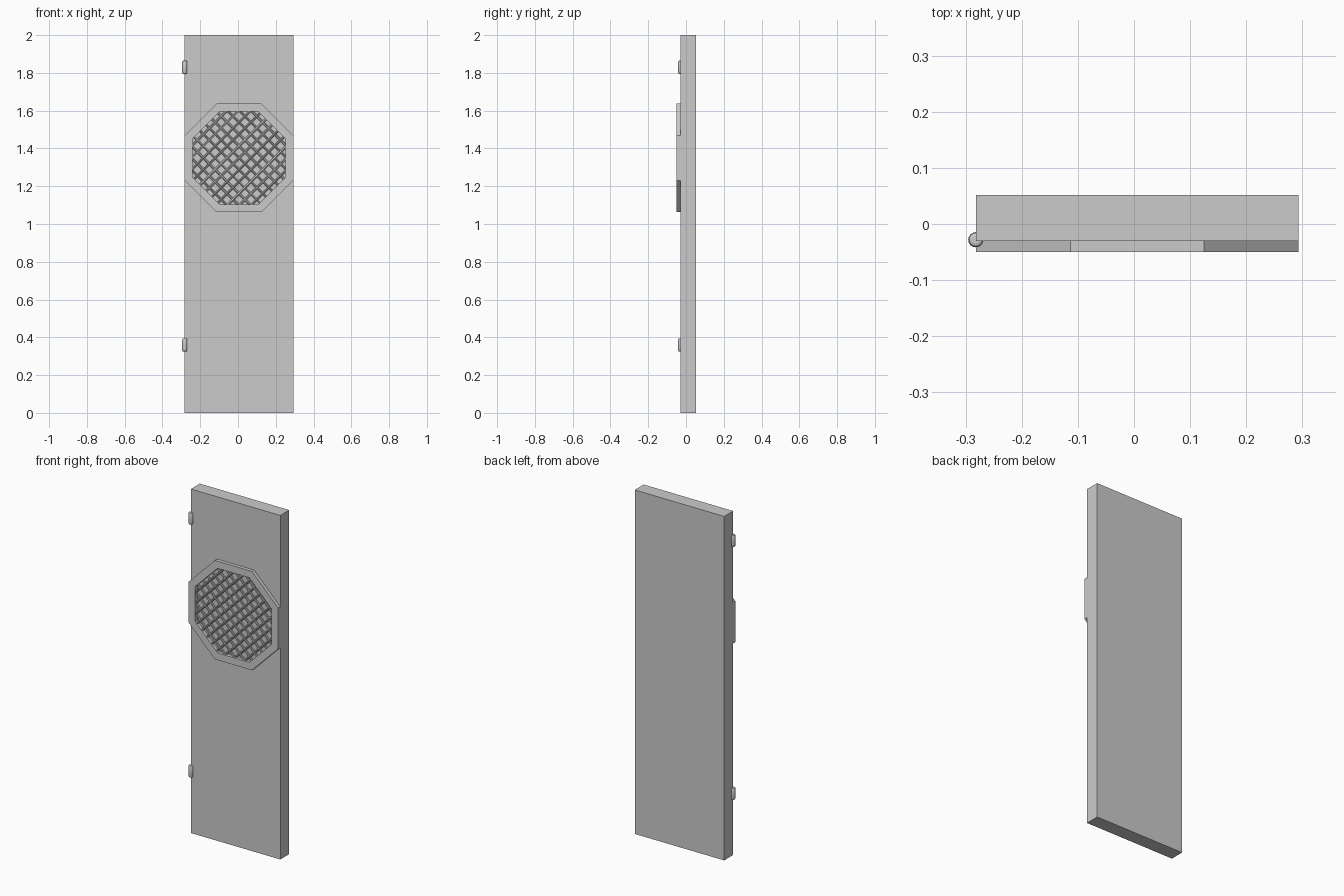
import bpy, bmesh, math
from mathutils import Matrix, Vector

cube = bpy.data.objects.get("Cube")
if cube:
    bpy.data.objects.remove(cube, do_unlink=True)

grey = bpy.data.materials.new("plain_grey")
grey.use_nodes = True
colour = (0.6, 0.6, 0.6, 1)
grey.diffuse_color = colour
grey.node_tree.nodes["Principled BSDF"].inputs["Base Color"].default_value = colour

LEFT, RIGHT = -0.282, 0.293
FRONT, BACK = -0.03, 0.052
CENTRE = Vector(((LEFT + RIGHT) / 2, 0, 1.35))
T = math.tan(math.pi / 8)


def add_object(name, bm):
    bmesh.ops.recalc_face_normals(bm, faces=bm.faces)
    mesh = bpy.data.meshes.new(name)
    bm.to_mesh(mesh)
    bm.free()
    mesh.materials.append(grey)
    obj = bpy.data.objects.new(name, mesh)
    bpy.context.collection.objects.link(obj)
    return obj


def octagon(bm, apothem, y):
    r = apothem / math.cos(math.pi / 8)
    angles = [math.pi / 8 + i * math.pi / 4 for i in range(8)]
    return [bm.verts.new((CENTRE.x + r * math.cos(a), y, CENTRE.z + r * math.sin(a)))
            for a in angles]


# Door slab
bm = bmesh.new()
size = Vector((RIGHT - LEFT, BACK - FRONT, 2))
middle = Vector((CENTRE.x, (FRONT + BACK) / 2, 1))
bmesh.ops.create_cube(bm, matrix=Matrix.Translation(middle) @ Matrix.Diagonal(size).to_4x4())
add_object("door_panel", bm)

# Octagonal frame around the grille
bm = bmesh.new()
loops = [octagon(bm, a, y) for a, y in
         ((0.2875, FRONT), (0.2875, -0.05), (0.246, -0.05), (0.246, FRONT))]
for k in range(4):
    a, b = loops[k], loops[(k + 1) % 4]
    for i in range(8):
        j = (i + 1) % 8
        bm.faces.new((a[i], a[j], b[j], b[i]))
add_object("grille_frame", bm)

# Crossed wires, each trimmed to the octagonal opening
APOTHEM, PITCH, RADIUS = 0.246, 0.0445, 0.006
bm = bmesh.new()
for turn, y in ((math.pi / 4, -0.039), (-math.pi / 4, -0.036)):
    for i in range(-5, 6):
        offset = i * PITCH
        half = APOTHEM - max(0, abs(offset) - APOTHEM * T)
        place = (Matrix.Translation(CENTRE + Vector((0, y, 0)))
                 @ Matrix.Rotation(turn, 4, 'Y') @ Matrix.Translation((offset, 0, 0)))
        bmesh.ops.create_cone(bm, cap_ends=True, segments=8, radius1=RADIUS,
                              radius2=RADIUS, depth=2 * half, matrix=place)
add_object("grille_wires", bm)

# Hinge barrels with chamfered ends
for name, z in (("upper_hinge", 1.83), ("lower_hinge", 0.36)):
    bm = bmesh.new()
    bmesh.ops.create_cone(bm, cap_ends=True, segments=16, radius1=0.0135, radius2=0.0135,
                          depth=0.07, matrix=Matrix.Translation((LEFT, -0.028, z)))
    rims = [e for e in bm.edges if abs(e.verts[0].co.z - e.verts[1].co.z) < 0.001]
    bmesh.ops.bevel(bm, geom=rims, offset=0.006, segments=2, profile=0.5, affect='EDGES')
    hinge = add_object(name, bm)
    for poly in hinge.data.polygons:
        poly.use_smooth = abs(poly.normal.z) < 0.9
